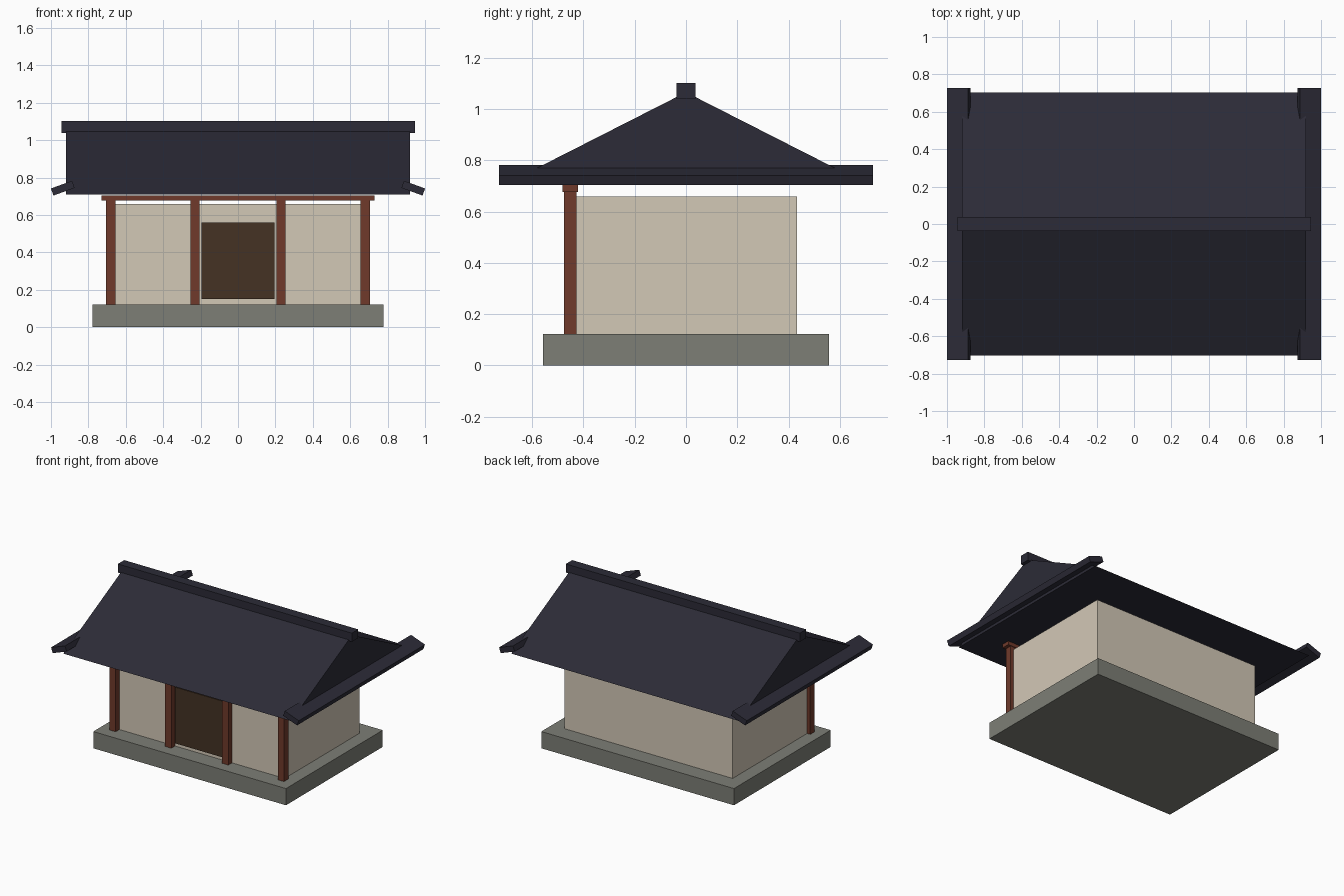
import bpy, bmesh
from math import radians

if "Cube" in bpy.data.objects:
    bpy.data.objects.remove(bpy.data.objects["Cube"])


def material(name, rgb):
    m = bpy.data.materials.new(name)
    m.diffuse_color = (*rgb, 1)
    m.use_nodes = True
    m.node_tree.nodes["Principled BSDF"].inputs["Base Color"].default_value = m.diffuse_color
    return m


STONE = material("stone", (0.205, 0.21, 0.18))
PLASTER = material("plaster", (0.65, 0.58, 0.47))
WOOD = material("red_wood", (0.16, 0.042, 0.024))
DOOR = material("dark_wood", (0.058, 0.032, 0.017))
TILE = material("roof_tile", (0.025, 0.024, 0.038))


def finish(name, bm, mat):
    bmesh.ops.recalc_face_normals(bm, faces=bm.faces)
    mesh = bpy.data.meshes.new(name)
    bm.to_mesh(mesh)
    bm.free()
    mesh.materials.append(mat)
    obj = bpy.data.objects.new(name, mesh)
    bpy.context.collection.objects.link(obj)
    return obj


def box(name, size, centre, mat, tilt=0):
    bm = bmesh.new()
    bmesh.ops.create_cube(bm, size=1)
    bmesh.ops.scale(bm, vec=size, verts=bm.verts)
    obj = finish(name, bm, mat)
    obj.location = centre
    obj.rotation_euler.y = radians(tilt)
    return obj


def prism(name, profile, half_length, mat):
    """Extrude a (y, z) profile along x."""
    bm = bmesh.new()
    face = bm.faces.new([bm.verts.new((-half_length, y, z)) for y, z in profile])
    out = bmesh.ops.extrude_face_region(bm, geom=[face])["geom"]
    verts = [g for g in out if isinstance(g, bmesh.types.BMVert)]
    bmesh.ops.translate(bm, verts=verts, vec=(2 * half_length, 0, 0))
    # extruding keeps the start face, so the solid is closed
    return finish(name, bm, mat)


# Stone platform, wall block and door
box("platform", (1.556, 1.116, 0.122), (0, 0, 0.061), STONE)
box("walls", (1.36, 0.866, 0.537), (0, 0, 0.3905), PLASTER)
box("door", (0.392, 0.03, 0.41), (0, -0.433, 0.355), DOOR)

# Porch columns and the beam they carry
for i, x in enumerate((-0.68, -0.23, 0.23, 0.68)):
    box(f"column_{i + 1}", (0.05, 0.05, 0.57), (x, -0.451, 0.405), WOOD)
box("front_beam", (1.46, 0.06, 0.027), (0, -0.451, 0.69), WOOD)

# Solid gabled roof and ridge cap
prism("roof", [(-0.702, 0.708), (0.702, 0.708), (0, 1.065)], 0.92, TILE)
box("ridge", (1.89, 0.073, 0.063), (0, 0, 1.07), TILE)

# Tilted eave boards along both gable ends
for side, s in (("left", -1), ("right", 1)):
    box(f"{side}_eave_board", (0.12, 1.456, 0.04), (s * 0.937, 0, 0.743), TILE, tilt=s * 20)
